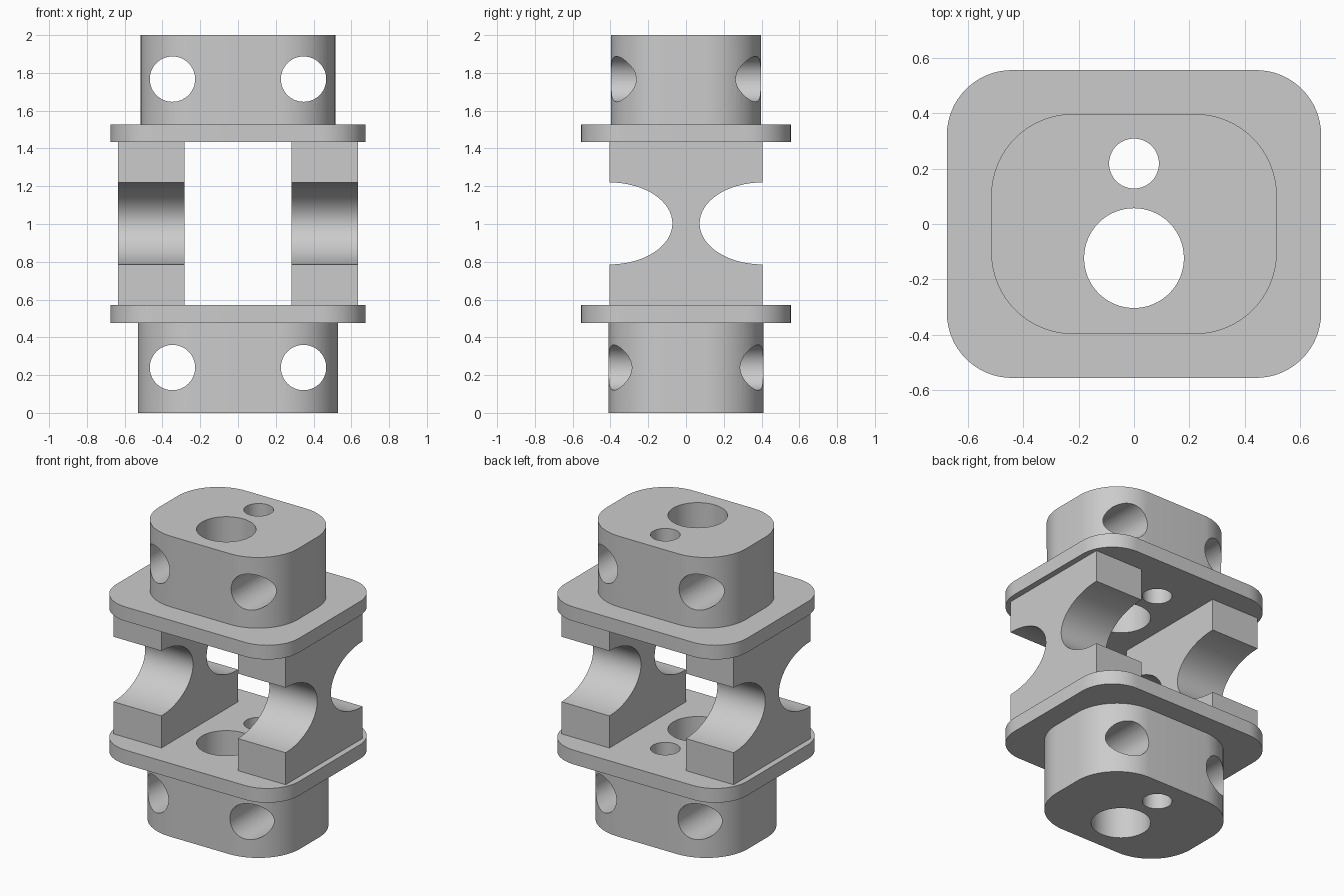
import bpy
import bmesh
from math import sin, cos, pi, radians
from mathutils import Matrix, Vector

cube = bpy.data.objects.get("Cube")
if cube:
    bpy.data.objects.remove(cube, do_unlink=True)

GREY = (0.6, 0.6, 0.6, 1.0)
grey = bpy.data.materials.new("plain grey")
grey.use_nodes = True
grey.diffuse_color = GREY
grey.node_tree.nodes["Principled BSDF"].inputs["Base Color"].default_value = GREY


def arc(cx, cy, rx, ry, start, end, steps):
    angles = [radians(start + (end - start) * i / steps) for i in range(steps + 1)]
    return [(cx + rx * cos(a), cy + ry * sin(a)) for a in angles]


def rounded_rectangle(hx, hy, r):
    points = []
    for i, (sx, sy) in enumerate([(1, 1), (-1, 1), (-1, -1), (1, -1)]):
        points += arc(sx * (hx - r), sy * (hy - r), r, r, i * 90, i * 90 + 90, 16)
    return points


def prism(name, points, to_3d, depth):
    """Extrude a closed 2D outline, placed by to_3d, along the depth vector."""
    bm = bmesh.new()
    face = bm.faces.new([bm.verts.new(to_3d(*p)) for p in points])
    side = bmesh.ops.extrude_face_region(bm, geom=[face])
    verts = [v for v in side["geom"] if isinstance(v, bmesh.types.BMVert)]
    bmesh.ops.translate(bm, verts=verts, vec=depth)
    bmesh.ops.recalc_face_normals(bm, faces=bm.faces)
    mesh = bpy.data.meshes.new(name)
    bm.to_mesh(mesh)
    bm.free()
    mesh.materials.append(grey)
    obj = bpy.data.objects.new(name, mesh)
    bpy.context.collection.objects.link(obj)
    return obj


def drill(name, location, radius, along_y=False):
    """Cylindrical cutter passing right through the model."""
    x, y, z = location
    circle = arc(0, 0, radius, radius, 0, 360, 64)[:-1]
    if along_y:
        return prism(name, circle, lambda u, v: (x + u, -1, z + v), (0, 2, 0))
    return prism(name, circle, lambda u, v: (x + u, y + v, -0.5), (0, 0, 3))


def select_only(obj):
    bpy.ops.object.select_all(action="DESELECT")
    obj.select_set(True)
    bpy.context.view_layer.objects.active = obj


def finish(obj, cutters=()):
    select_only(obj)
    for cutter in cutters:
        mod = obj.modifiers.new(cutter.name, "BOOLEAN")
        mod.operation = "DIFFERENCE"
        mod.solver = "EXACT"
        mod.object = cutter
        bpy.ops.object.modifier_apply(modifier=mod.name)
    bpy.ops.object.shade_smooth_by_angle(angle=radians(30))


# Cutters for the two vertical bores and the four cross holes
bores = [drill("main_bore_cutter", (0, -0.123, 0), 0.18),
         drill("small_bore_cutter", (0, 0.218, 0), 0.09)]
cross = {z: [drill("cross_hole_cutter", (x, 0, z), 0.12, True) for x in (-0.347, 0.347)]
         for z in (0.24, 1.767)}

# Hubs and flanges: name, half width, half depth, corner radius, bottom, top, hole height
BLOCKS = [
    ("lower_hub", 0.53, 0.41, 0.31, 0, 0.477, 0.24),
    ("lower_flange", 0.675, 0.555, 0.235, 0.477, 0.572, None),
    ("upper_flange", 0.675, 0.555, 0.235, 1.433, 1.528, None),
    ("upper_hub", 0.515, 0.397, 0.295, 1.528, 2, 1.767),
]
for name, hx, hy, r, low, high, hole_z in BLOCKS:
    block = prism(name, rounded_rectangle(hx, hy, r),
                  lambda u, v: (u, v, low), (0, 0, high - low))
    finish(block, bores + cross.get(hole_z, []))

# Side pillars with an elliptical scoop in front and back
HALF, LOW, HIGH, MID = 0.405, 0.572, 1.433, 1.003
scoop = arc(HALF, MID, 0.333, 0.217, 270, 90, 32)
profile = [(HALF, LOW)] + scoop + [(HALF, HIGH)]
profile += [(-y, z) for y, z in reversed(profile)]
for name, x in (("left_pillar", 0.282), ("right_pillar", -0.636)):
    finish(prism(name, profile, lambda y, z: (x, y, z), (0.354, 0, 0)))

# Remove the used cutters
for cutter in bores + [c for pair in cross.values() for c in pair]:
    bpy.data.objects.remove(cutter, do_unlink=True)
